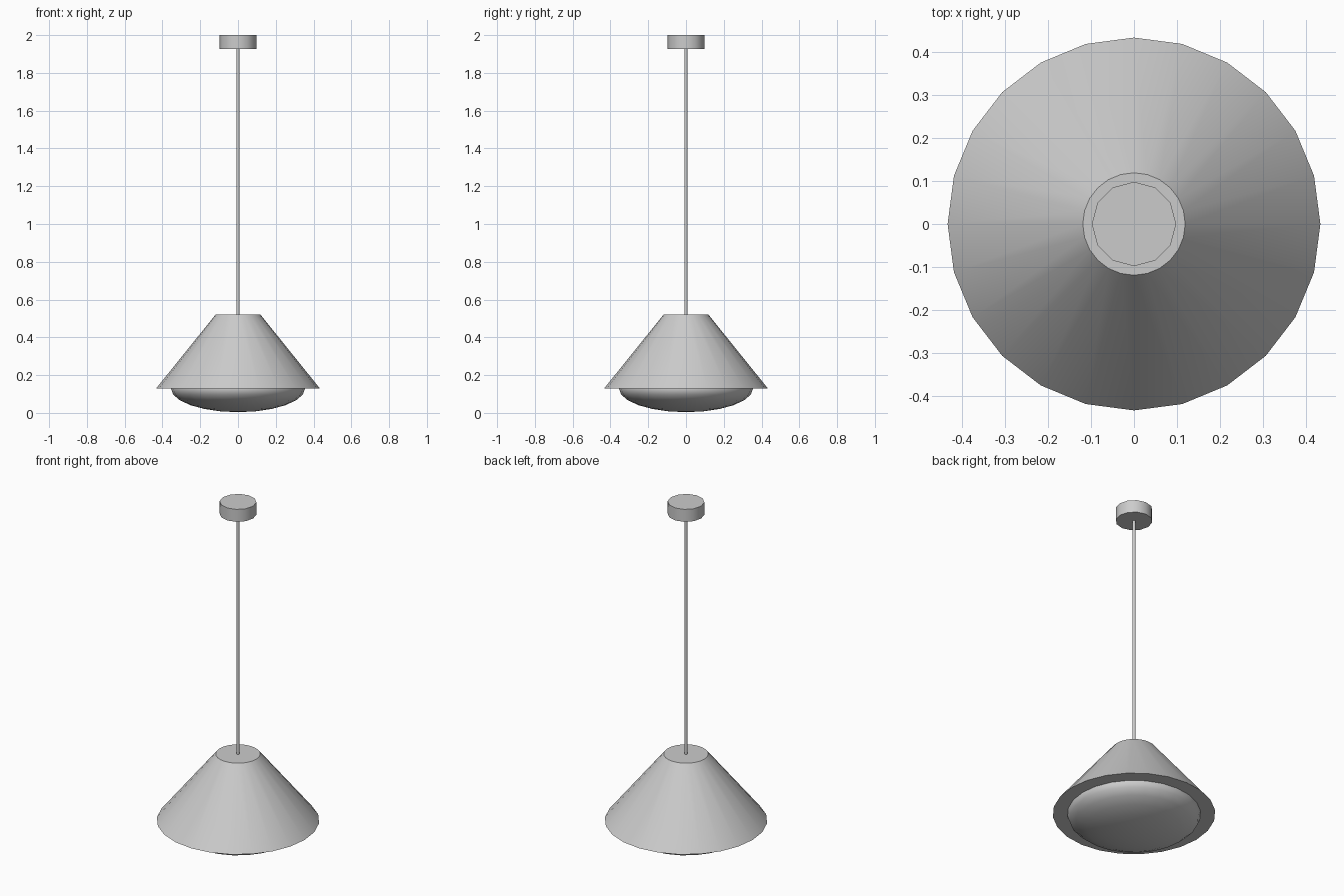
import bpy, math

if "Cube" in bpy.data.objects:
    bpy.data.objects.remove(bpy.data.objects["Cube"])


def finish(obj, name, angle=35):
    obj.name = name
    bpy.ops.object.shade_smooth_by_angle(angle=math.radians(angle))
    return obj


def turned(name, sides, r_bottom, r_top, z0, z1):
    """Capped cylinder or cone between two heights."""
    bpy.ops.mesh.primitive_cone_add(
        vertices=sides, radius1=r_bottom, radius2=r_top,
        depth=z1 - z0, location=(0, 0, (z0 + z1) / 2))
    return finish(bpy.context.object, name)


# Ceiling mount, hanging rod and conical shade
turned("ceiling_mount", 12, 0.098, 0.098, 1.927, 2.0)
turned("hanging_rod", 12, 0.009, 0.009, 0.50, 1.94)
turned("lamp_shade", 24, 0.433, 0.119, 0.13, 0.52)

# Flattened diffuser globe, showing below the shade
bpy.ops.mesh.primitive_uv_sphere_add(
    segments=24, ring_count=12, radius=1, location=(0, 0, 0.13))
globe = bpy.context.object
globe.scale = (0.355, 0.355, 0.125)
bpy.ops.object.transform_apply(location=False, rotation=False, scale=True)
globe.location.z = 0.125 + 0.004
finish(globe, "diffuser_globe", 60)
